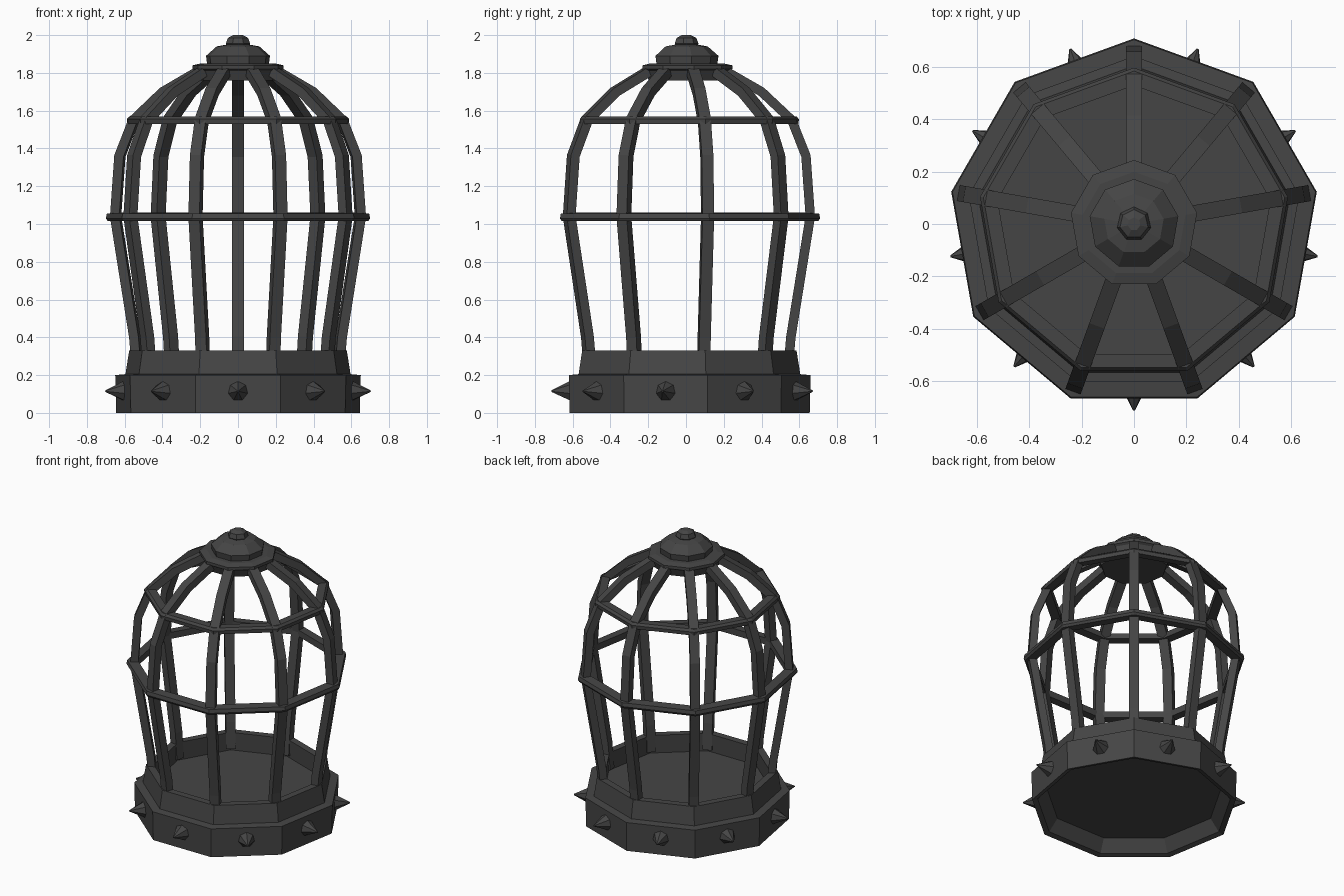
import bpy, bmesh, math
from mathutils import Vector, Matrix

if "Cube" in bpy.data.objects:
    bpy.data.objects.remove(bpy.data.objects["Cube"])

N = 9
iron = bpy.data.materials.new("dark iron")
iron.diffuse_color = (0.06, 0.06, 0.06, 1)
iron.use_nodes = True
iron.node_tree.nodes["Principled BSDF"].inputs["Base Color"].default_value = iron.diffuse_color


def finish(bm, name):
    bmesh.ops.recalc_face_normals(bm, faces=bm.faces)
    me = bpy.data.meshes.new(name)
    bm.to_mesh(me)
    bm.free()
    me.materials.append(iron)
    ob = bpy.data.objects.new(name, me)
    bpy.context.collection.objects.link(ob)
    return ob


def revolve(name, profile, closed=False, n=N):
    """Spin (radius, z) points into an n-sided solid; open profiles get end caps."""
    bm = bmesh.new()
    loops = []
    for r, z in profile:
        loops.append([bm.verts.new((r * math.cos(a), r * math.sin(a), z))
                      for a in (math.pi / 2 + 2 * math.pi * k / n for k in range(n))])
    pairs = list(zip(loops, loops[1:] + loops[:1]))
    for a, b in (pairs if closed else pairs[:-1]):
        for k in range(n):
            j = (k + 1) % n
            bm.faces.new((a[k], a[j], b[j], b[k]))
    if not closed:
        bm.faces.new(loops[0])
        bm.faces.new(loops[-1])
    return finish(bm, name)


# Base: hollow underside, lower band, upper rim and sunken floor
revolve("base", [(0.56, 0.09), (0.62, 0.01), (0.655, 0.0), (0.66, 0.20),
                 (0.605, 0.205), (0.585, 0.33), (0.535, 0.33), (0.54, 0.205)])

# Spikes on the middle of each base face
for k in range(N):
    a = -math.pi / 2 + 2 * math.pi * k / N
    bm = bmesh.new()
    bmesh.ops.create_cone(bm, cap_ends=True, segments=7, radius1=0.06, radius2=0.004, depth=0.11)
    d = Vector((math.cos(a), math.sin(a), 0))
    rot = d.to_track_quat('Z', 'Y').to_matrix().to_4x4()
    bm.transform(Matrix.Translation(d * 0.658 + Vector((0, 0, 0.115))) @ rot)
    finish(bm, "spike")

# Bars: flat iron swept along a bell-shaped path
path = [(0.54, 0.22), (0.555, 0.40), (0.658, 1.04), (0.635, 1.36),
        (0.56, 1.55), (0.40, 1.70), (0.20, 1.815)]
pts = [Vector((r, 0, z)) for r, z in path]
for k in range(N):
    bm = bmesh.new()
    loops = []
    for i, p in enumerate(pts):
        t = (pts[min(i + 1, len(pts) - 1)] - pts[max(i - 1, 0)]).normalized()
        out = Vector((t.z, 0, -t.x)) * 0.025
        side = Vector((0, 0.031, 0))
        loops.append([bm.verts.new(p + s) for s in
                      (out + side, out - side, -out - side, -out + side)])
    for a, b in zip(loops, loops[1:]):
        for q in range(4):
            w = (q + 1) % 4
            bm.faces.new((a[q], a[w], b[w], b[q]))
    bm.faces.new(loops[0])
    bm.faces.new(loops[-1])
    bm.transform(Matrix.Rotation(math.pi / 2 + 2 * math.pi * k / N, 4, 'Z'))
    finish(bm, "bar")

# Hoops around the bars
revolve("middle_hoop", [(0.64, 1.015), (0.70, 1.015), (0.71, 1.03), (0.705, 1.055), (0.64, 1.06)], True)
revolve("upper_hoop", [(0.535, 1.535), (0.595, 1.53), (0.598, 1.555), (0.585, 1.57), (0.53, 1.57)], True)

# Crown plate, cap and knob
revolve("crown_plate", [(0.21, 1.76), (0.23, 1.81), (0.245, 1.82), (0.245, 1.84), (0.20, 1.85)])
revolve("crown_cap", [(0.165, 1.84), (0.172, 1.89), (0.115, 1.94), (0.06, 1.95)])
revolve("knob", [(0.05, 1.93), (0.066, 1.955), (0.055, 1.985), (0.025, 2.0)], n=7)
